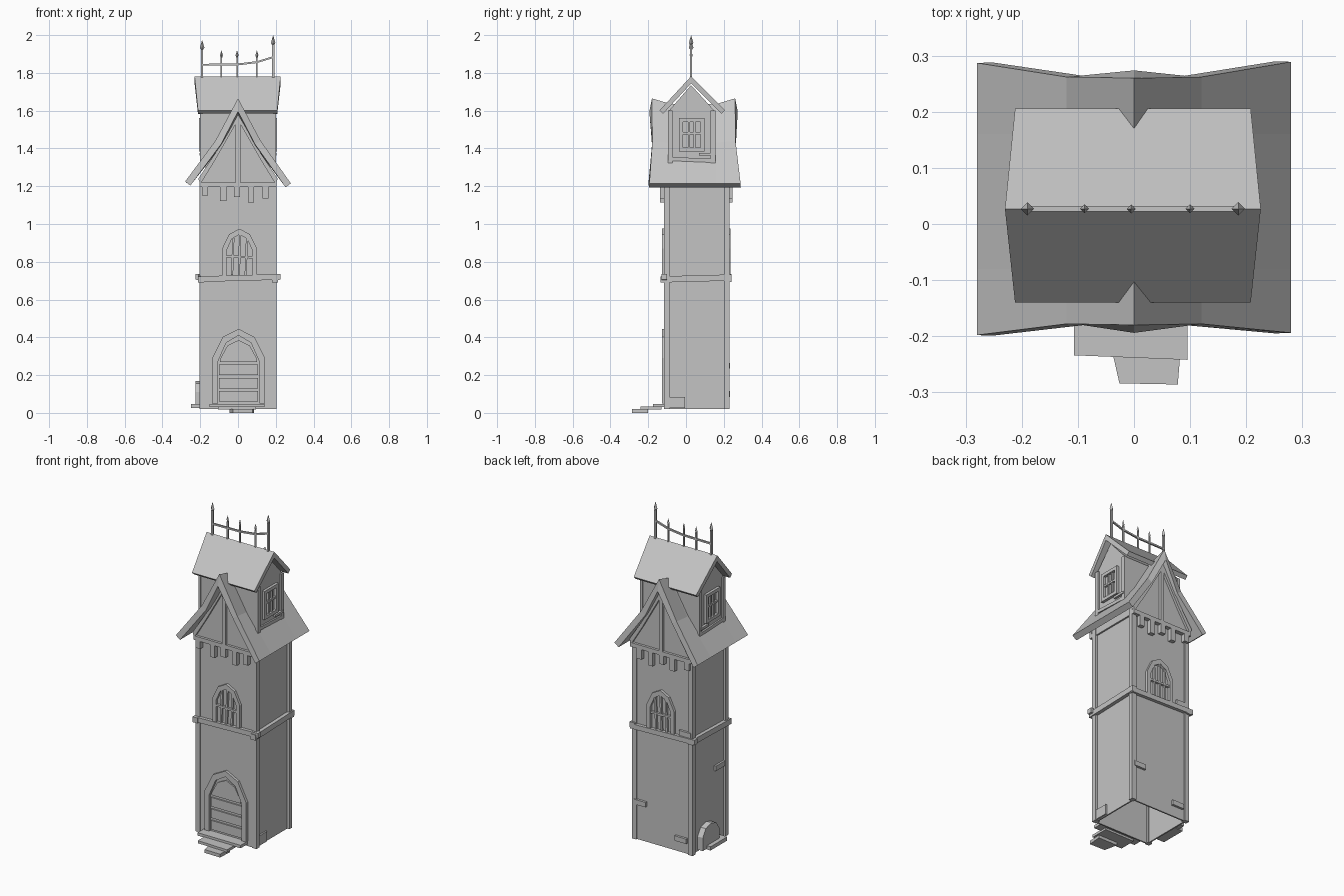
import bpy, bmesh
from mathutils import Vector

old = bpy.data.objects.get("Cube")
if old:
    bpy.data.objects.remove(old, do_unlink=True)

STONE = (0.55, 0.55, 0.55, 1)
grey = bpy.data.materials.new("plain grey")
grey.use_nodes = True
grey.diffuse_color = STONE
grey.node_tree.nodes["Principled BSDF"].inputs["Base Color"].default_value = STONE


def finish(name, bm):
    bmesh.ops.recalc_face_normals(bm, faces=bm.faces)
    mesh = bpy.data.meshes.new(name)
    bm.to_mesh(mesh)
    bm.free()
    mesh.materials.append(grey)
    obj = bpy.data.objects.new(name, mesh)
    bpy.context.collection.objects.link(obj)
    return obj


def prism(name, outline, axis, a, b):
    """Extrude an outline along an axis: x takes (y, z), y takes (x, z), z takes (x, y)."""
    def place(p, d):
        return {"x": (d, *p), "y": (p[0], d, p[1]), "z": (*p, d)}[axis]
    bm = bmesh.new()
    face = bm.faces.new([bm.verts.new(place(p, a)) for p in outline])
    ext = bmesh.ops.extrude_face_region(bm, geom=[face])
    shift = Vector(place((0, 0), b - a))
    bmesh.ops.translate(bm, vec=shift, verts=[v for v in ext["geom"] if isinstance(v, bmesh.types.BMVert)])
    return finish(name, bm)


def box(name, x, y, z):
    return prism(name, [(x[0], y[0]), (x[1], y[0]), (x[1], y[1]), (x[0], y[1])], "z", *z)


def strip(name, path, width, axis, a, b):
    """Flat bar following a path, measured upward."""
    upper = [(p, q + width) for p, q in reversed(path)]
    return prism(name, path + upper, axis, a, b)


def roof(name, rows, thickness):
    """Sheet through rows of points, thickened downward."""
    bm = bmesh.new()
    grid = [[bm.verts.new(p) for p in row] for row in rows]
    for r, s in zip(grid, grid[1:]):
        for i in range(len(r) - 1):
            bm.faces.new((r[i], s[i], s[i + 1], r[i + 1]))
    obj = finish(name, bm)
    if sum(p.normal.z for p in obj.data.polygons) < 0:
        obj.data.flip_normals()
    mod = obj.modifiers.new("thickness", "SOLIDIFY")
    mod.thickness, mod.offset, mod.use_even_offset = thickness, -1, True
    return obj


def arch(cx, w, z0, z1, spring):
    """Pointed arch outline from the left foot to the right foot."""
    rise = z1 - spring
    half = [(-w, z0), (-w, spring), (-w * 0.6, spring + rise * 0.72)]
    pts = half + [(0, z1)] + [(-x, z) for x, z in reversed(half)]
    return [(cx + x, z) for x, z in pts]


FRONT, BACK, SIDE = -0.11, 0.22, 0.19

# Tower shell, open underneath
tower = box("tower_walls", (-SIDE, SIDE), (FRONT, BACK), (0.02, 1.25))
bm = bmesh.new()
bm.from_mesh(tower.data)
bmesh.ops.delete(bm, geom=[f for f in bm.faces if abs(f.normal.z) > 0.9], context="FACES")
bm.to_mesh(tower.data)
bm.free()
wall_mod = tower.modifiers.new("wall_thickness", "SOLIDIFY")
wall_mod.thickness, wall_mod.offset = 0.012, -1

# Corner posts
for sx in (-1, 1):
    for cy, tag in ((FRONT + 0.008, "front"), (BACK - 0.005, "back")):
        x = sx * 0.19
        box(f"corner_post_{tag}", (x - 0.015, x + 0.015), (cy - 0.014, cy + 0.014), (0.02, 1.25))

# Belt course, slightly crooked
strip("belt_front", [(-0.21, 0.693), (0.225, 0.705)], 0.03, "y", FRONT - 0.02, FRONT + 0.01)
strip("belt_back", [(-0.225, 0.705), (0.21, 0.693)], 0.03, "y", BACK - 0.01, BACK + 0.02)
for sx in (-1, 1):
    strip("belt_side", [(-0.135, 0.69), (0.24, 0.7)], 0.033, "x", sx * 0.18, sx * 0.212)

# Main gable roof with sagging ridge and flared eaves
rows = []
for x, z, y0, y1, sag in ((-0.28, 1.225, -0.198, 0.287, 0), (-0.12, 1.44, -0.178, 0.262, 0.01),
                          (0, 1.665, -0.18, 0.26, 0.03), (0.12, 1.44, -0.178, 0.262, 0.01),
                          (0.28, 1.215, -0.194, 0.289, 0)):
    rows.append([(x, y0, z), (x, -0.08, z - sag), (x, 0.16, z - sag), (x, y1, z)])
roof("main_roof", rows, 0.035)

# Gable walls, timbers and hanging teeth on both ends
gable = [(-0.2, 1.2), (0.2, 1.2), (0.2, 1.25), (0.12, 1.37), (0, 1.59), (-0.12, 1.37), (-0.2, 1.25)]
prism("gable_block", gable, "y", FRONT - 0.012, BACK + 0.01)
for y, d, tag in ((FRONT - 0.012, -1, "front"), (BACK + 0.01, 1, "back")):
    out = y + d * 0.015
    box(f"king_post_{tag}", (-0.012, 0.012), sorted((y, out)), (1.21, 1.56))
    box(f"tie_beam_{tag}", (-0.205, 0.205), sorted((y - d * 0.02, out)), (1.195, 1.22))
    for sx in (-1, 1):
        rafter = [(sx * 0.2, 1.21), (sx * 0.12, 1.34), (0, 1.55), (0, 1.59), (sx * 0.12, 1.375), (sx * 0.21, 1.24)]
        prism(f"rafter_{tag}", rafter, "y", y, out)
    for i, x in enumerate((-0.175, -0.078, -0.005, 0.07, 0.145)):
        low = 1.15 - 0.025 * (i % 2) - 0.004 * i
        box(f"tooth_{tag}", (x - 0.016, x + 0.016), sorted((y - d * 0.015, out)), (low, 1.2))

# Arched barred windows, front and back
for y, d, tag in ((FRONT, -1, "front"), (BACK, 1, "back")):
    cx = 0.008
    outer = arch(cx, 0.092, 0.72, 0.975, 0.87)
    inner = arch(cx, 0.068, 0.72, 0.945, 0.86)
    prism(f"window_frame_{tag}", outer + inner[::-1], "y", y, y + d * 0.016)
    for k in (-1, 0, 1):
        x = cx + k * 0.036
        top = 0.945 - abs(k) * 0.02
        prism(f"window_bar_{tag}", [(x - 0.009, 0.73), (x + 0.002, 0.73), (x + 0.009, top), (x - 0.002, top)],
              "y", y, y + d * 0.012)
    strip(f"window_crossbar_{tag}", [(cx - 0.07, 0.822), (cx + 0.07, 0.818)], 0.012, "y", y, y + d * 0.014)

# Front door with frame and boards
door_out = arch(0.003, 0.14, 0.05, 0.445, 0.29)
door_in = arch(0.003, 0.11, 0.05, 0.41, 0.27)
prism("door_frame", door_out + door_in[::-1], "y", FRONT, FRONT - 0.016)
for z in (0.06, 0.13, 0.2):
    box("door_board", (-0.1, 0.106), (FRONT - 0.008, FRONT), (z, z + 0.055))
prism("door_top_board", arch(0.003, 0.098, 0.27, 0.385, 0.285), "y", FRONT, FRONT - 0.008)

# Steps at the door
box("threshold", (-0.15, 0.14), (-0.175, FRONT), (0.03, 0.048))
prism("middle_step", [(-0.107, -0.234), (0.095, -0.242), (0.095, -0.13), (-0.107, -0.13)], "z", 0.018, 0.034)
prism("bottom_step", [(-0.026, -0.284), (0.078, -0.286), (0.085, -0.2), (-0.045, -0.2)], "z", 0, 0.02)

# Small round-topped side hatch with a slab
hatch = [(0, 0.03), (0.16, 0.03), (0.16, 0.11), (0.13, 0.155), (0.08, 0.17), (0.03, 0.155), (0, 0.11)]
prism("side_hatch", hatch, "x", -0.225, -0.19)
box("side_slab", (-0.25, -0.19), (-0.04, 0.12), (0.025, 0.048))

# Loose planks and blocks on the walls
for x, z in ((0.15, 0.25), (-0.125, 0.1), (-0.155, 0.75)):
    box("back_plank", (x - 0.04, x + 0.04), (BACK, BACK + 0.014), (z - 0.015, z + 0.015))
box("side_plank", (-0.202, -0.19), (-0.1, 0), (0.45, 0.48))
box("side_block", (0.19, 0.2), (-0.09, -0.005), (0.025, 0.085))

# Cross dormer with its own roof
MID = 0.027
prism("dormer_walls", [(-0.09, 1.3), (0.15, 1.3), (0.15, 1.6), (MID, 1.735), (-0.09, 1.6)], "x", -0.19, 0.19)
top_rows = []
for y, z, half in ((-0.14, 1.602, 0.212), (MID, 1.782, 0.23), (0.206, 1.602, 0.212)):
    top_rows.append([(-half, y, z), (half - 0.004, y, z)])
roof("dormer_roof", top_rows, 0.026)
for sx in (-1, 1):
    a, b = sx * 0.185, sx * 0.2
    for y in (-0.083, 0.143):
        box("dormer_post", sorted((a, b)), (y - 0.012, y + 0.012), (1.32, 1.6))
    strip("dormer_sill", [(-0.09, 1.335), (0.15, 1.325)], 0.02, "x", a, b)
    # Dormer window
    y0, y1, z0, z1 = -0.037, 0.097, 1.385, 1.56
    for yr in ((y0, y0 + 0.02), (y1 - 0.02, y1)):
        box("dormer_window_side", sorted((a, sx * 0.206)), yr, (z0, z1))
    for zr in ((z0, z0 + 0.02), (z1 - 0.02, z1)):
        box("dormer_window_rail", sorted((a, sx * 0.206)), (y0, y1), zr)
    for y in (0.015, 0.045):
        box("dormer_window_bar", sorted((a, sx * 0.2)), (y - 0.005, y + 0.005), (z0 + 0.02, z1 - 0.02))
    box("dormer_window_crossbar", sorted((a, sx * 0.202)), (-0.017, 0.077), (1.475, 1.486))
    box("dormer_plank", sorted((a, sx * 0.205)), (0.07, 0.15), (1.362, 1.376))

# Ridge railing with spear tips
strip("ridge_rail", [(-0.19, 1.838), (0, 1.84), (0.1, 1.852), (0.185, 1.878)], 0.01, "y", MID - 0.005, MID + 0.005)
for x, top in ((-0.19, 1.975), (-0.088, 1.92), (-0.005, 1.92), (0.1, 1.92), (0.186, 2.0)):
    tall = top > 1.95
    r, tip = (0.006, 0.055) if tall else (0.004, 0.04)
    box("railing_post", (x - r, x + r), (MID - r, MID + r), (1.765, top - tip + 0.005))
    bm = bmesh.new()
    for r1, r2, z, depth in ((0.004, r * 2, top - tip, 0.014), (r * 2, 0, top - tip + 0.014, tip - 0.014)):
        made = bmesh.ops.create_cone(bm, segments=4, radius1=r1, radius2=r2, depth=depth)
        bmesh.ops.translate(bm, vec=(x, MID, z + depth / 2), verts=made["verts"])
    finish("railing_spear", bm)
